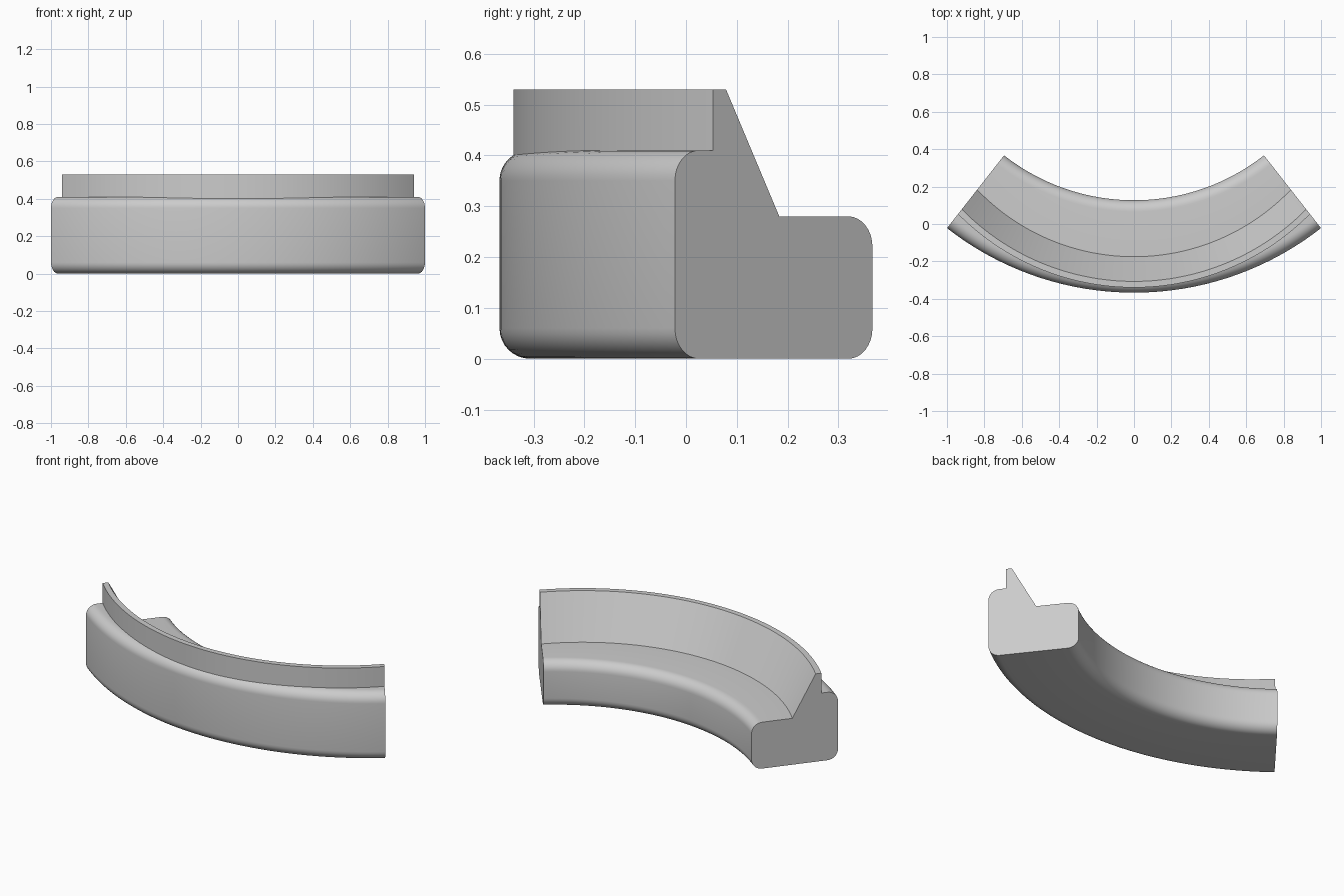
import bpy, bmesh, math

cube = bpy.data.objects.get("Cube")
if cube:
    bpy.data.objects.remove(cube, do_unlink=True)

# Main arc of the body, and the tighter arc followed by the raised lip
BODY_Y, R_OUT, R_IN, HALF = 1.253, 1.62, 1.126, math.radians(38.1)
LIP_Y, LIP_OUT, LIP_IN, SLOPE_FOOT = 0.985, 1.3245, 1.292, 1.16
LEDGE_Z, SEAT_Z, LIP_Z, FILLET = 0.41, 0.28, 0.53, 0.06
STATIONS, STEPS = 64, 8


def lip_radius(theta, radius):
    """Distance from the body centre to a lip arc along direction theta."""
    d = BODY_Y - LIP_Y
    return -d * -math.cos(theta) + math.sqrt(radius**2 - (d * math.sin(theta))**2)


def fillet(r, z, start, end):
    """Quarter-round points of a section corner, in (radius, height)."""
    angles = [start + (end - start) * i / STEPS for i in range(STEPS + 1)]
    return [(r + FILLET * math.cos(a), z + FILLET * math.sin(a)) for a in angles]


def section(theta):
    lip_out, lip_in, foot = (lip_radius(theta, r) for r in (LIP_OUT, LIP_IN, SLOPE_FOOT))
    q = math.pi / 2
    outer, inner = R_OUT - FILLET, R_IN + FILLET
    # The outer top round is cut short where the lip runs into it
    stop = math.acos(min(1, max(0, (lip_out - outer) / FILLET)))
    top_round = fillet(outer, LEDGE_Z - FILLET, 0, stop)
    points = fillet(outer, FILLET, -q, 0) + top_round
    points += [(lip_out, top_round[-1][1]), (lip_out, LIP_Z), (lip_in, LIP_Z), (foot, SEAT_Z)]
    points += fillet(inner, SEAT_Z - FILLET, q, 2 * q)
    points += fillet(inner, FILLET, 2 * q, 3 * q)
    return points


# Sweep the section along the arc and cap both ends
bm = bmesh.new()
rings = []
for i in range(STATIONS + 1):
    t = HALF * (2 * i / STATIONS - 1)
    rings.append([bm.verts.new((r * math.sin(t), BODY_Y - r * math.cos(t), z))
                  for r, z in section(t)])
count = len(rings[0])
for a, b in zip(rings, rings[1:]):
    for j in range(count):
        k = (j + 1) % count
        bm.faces.new((a[j], b[j], b[k], a[k]))
bm.faces.new(rings[0])
bm.faces.new(rings[-1][::-1])
bmesh.ops.remove_doubles(bm, verts=bm.verts, dist=0.0002)
bmesh.ops.recalc_face_normals(bm, faces=bm.faces)
mesh = bpy.data.meshes.new("curved_rim_segment")
bm.to_mesh(mesh)
bm.free()

# Single plain grey
grey = bpy.data.materials.new("plain_grey")
grey.use_nodes = True
colour = (0.6, 0.6, 0.6, 1)
grey.diffuse_color = colour
grey.node_tree.nodes["Principled BSDF"].inputs["Base Color"].default_value = colour
mesh.materials.append(grey)

segment = bpy.data.objects.new("curved_rim_segment", mesh)
bpy.context.collection.objects.link(segment)
bpy.ops.object.select_all(action="DESELECT")
segment.select_set(True)
bpy.context.view_layer.objects.active = segment
bpy.ops.object.shade_smooth_by_angle(angle=math.radians(30))
